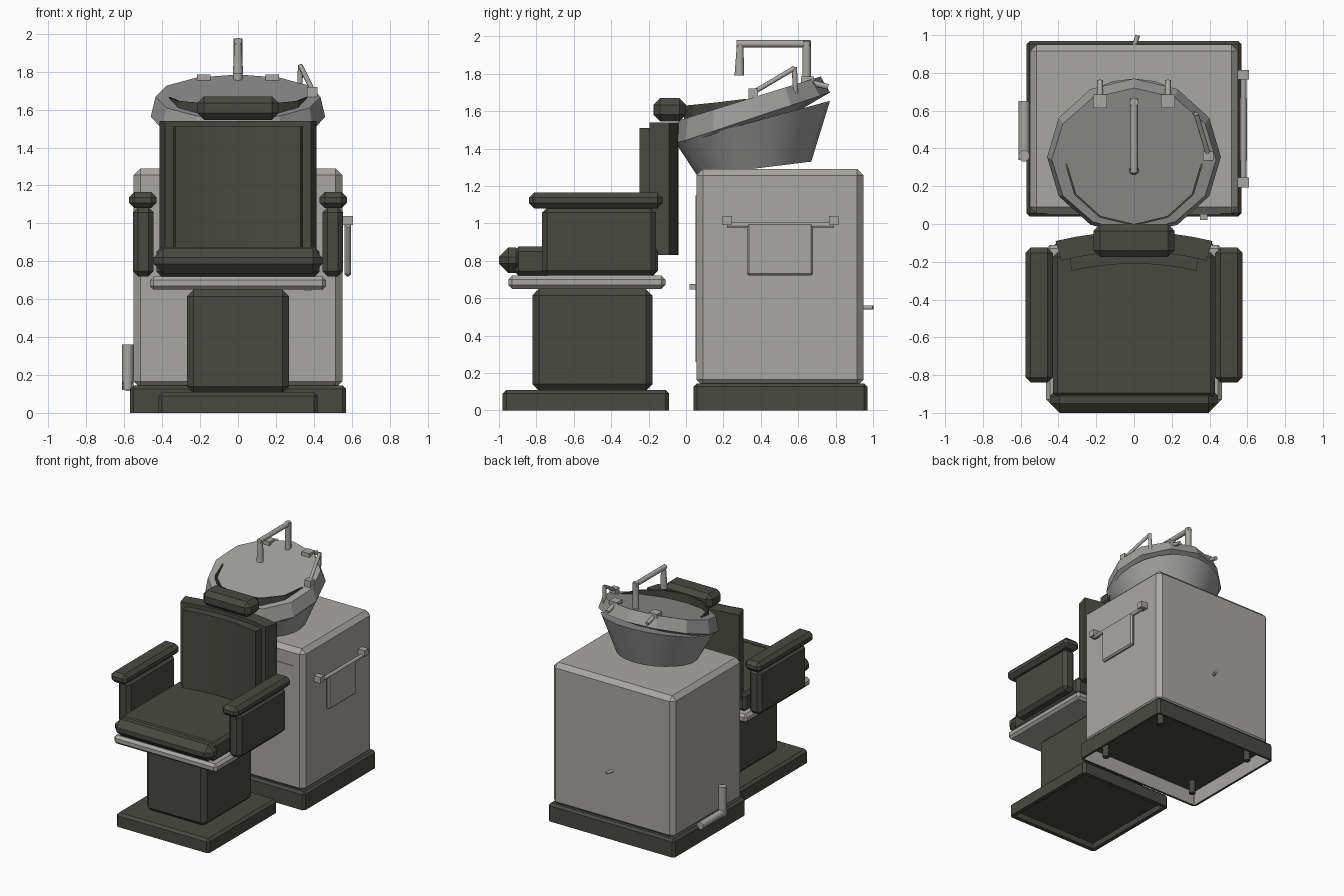
import bpy, bmesh, math
from mathutils import Vector

cube = bpy.data.objects.get("Cube")
if cube:
    bpy.data.objects.remove(cube, do_unlink=True)


def material(name, rgb):
    m = bpy.data.materials.new(name)
    m.use_nodes = True
    m.diffuse_color = (*rgb, 1)
    m.node_tree.nodes["Principled BSDF"].inputs["Base Color"].default_value = (*rgb, 1)
    return m


DARK = material("dark upholstery", (0.066, 0.066, 0.054))
LIGHT = material("warm light grey", (0.40, 0.39, 0.365))
GREY = material("basin grey", (0.34, 0.34, 0.335))


def finish(name, bm, mats, smooth=False):
    bmesh.ops.recalc_face_normals(bm, faces=bm.faces)
    mesh = bpy.data.meshes.new(name)
    bm.to_mesh(mesh)
    bm.free()
    for m in mats:
        mesh.materials.append(m)
    ob = bpy.data.objects.new(name, mesh)
    bpy.context.collection.objects.link(ob)
    if smooth:
        bpy.ops.object.select_all(action="DESELECT")
        ob.select_set(True)
        bpy.context.view_layer.objects.active = ob
        bpy.ops.object.shade_smooth_by_angle(angle=math.radians(40))
    return ob


def box(name, xs, ys, zs, mat, bevel=0.0, hollow=None):
    """Chamfered box; hollow = (rim, depth, wall material index) opens it underneath."""
    bm = bmesh.new()
    bmesh.ops.create_cube(bm, size=1)
    for v in bm.verts:
        v.co = [lo + (c + 0.5) * (hi - lo) for c, (lo, hi) in zip(v.co, (xs, ys, zs))]
    if bevel:
        # a hollow part stands on a sharp lower edge
        edges = [e for e in bm.edges if not hollow or max(v.co.z for v in e.verts) > zs[0] + 0.001]
        bmesh.ops.bevel(bm, geom=edges, offset=bevel, segments=1, affect="EDGES")
    if hollow:
        rim, depth, wall = hollow
        bm.normal_update()
        under = min(bm.faces, key=lambda f: f.calc_center_median().z)
        bmesh.ops.inset_region(bm, faces=[under], thickness=rim, depth=0)
        under.material_index = wall
        bmesh.ops.inset_region(bm, faces=[under], thickness=0.01, depth=0)
        under.material_index = 2
        for v in under.verts:
            v.co.z += depth
    return finish(name, bm, [mat, LIGHT, DARK])


def loft(name, rings, mat, smooth=False):
    """Skin a row of equal closed rings and cap both ends."""
    bm = bmesh.new()
    loops = [[bm.verts.new(p) for p in ring] for ring in rings]
    for a, b in zip(loops, loops[1:]):
        for i in range(len(a)):
            j = (i + 1) % len(a)
            bm.faces.new((a[i], a[j], b[j], b[i]))
    bm.faces.new(loops[0])
    bm.faces.new(loops[-1])
    return finish(name, bm, [mat], smooth)


def tilted_ring(n, rx, y0, y1, z0, z1):
    """Ring whose front sits at (y0, z0) and back at (y1, z1)."""
    ring = []
    for i in range(n):
        a = math.tau * i / n
        t = 0.5 - 0.5 * math.cos(a)
        ring.append((rx * math.sin(a), y0 + t * (y1 - y0), z0 + t * (z1 - z0)))
    return ring


def rod(name, a, b, r, mat, r2=None, n=10):
    a, b = Vector(a), Vector(b)
    turn = (b - a).to_track_quat("Z", "Y")
    rings = [[p + turn @ Vector((s * math.cos(math.tau * i / n), s * math.sin(math.tau * i / n), 0))
              for i in range(n)] for p, s in ((a, r), (b, r2 or r))]
    return loft(name, rings, mat, True)


def curved_panel(name, back_w, front_w, back_y, front_y, sag, zs, mat):
    """Upright panel wrapping forward at its sides."""
    steps = [i / 4 - 1 for i in range(9)]
    outline = [(back_w * s, back_y - sag * s * s) for s in steps]
    outline += [(front_w * s, front_y - sag * s * s) for s in reversed(steps)]
    return loft(name, [[(x, y, z) for x, y in outline] for z in zs], mat)


# Cabinet and plinth
box("cabinet", (-0.55, 0.55), (0.055, 0.95), (0.13, 1.29), LIGHT, 0.035)
box("cabinet_plinth", (-0.57, 0.57), (0.04, 0.97), (0, 0.145), DARK, 0.018, (0.02, 0.11, 1))
box("cabinet_door", (-0.46, 0.46), (0.05, 0.06), (0.26, 1.15), LIGHT)
box("door_knob", (0.35, 0.39), (0.02, 0.055), (0.645, 0.675), LIGHT)
for x in (-0.43, 0.43):
    for y in (0.18, 0.83):
        rod("plinth_foot", (x, y, 0.005), (x, y, 0.115), 0.025, DARK)
rod("rear_stub", (0, 0.94, 0.55), (0.02, 1.0, 0.55), 0.012, LIGHT)

# Towel rail
for y in (0.22, 0.79):
    box("rail_bracket", (0.55, 0.608), (y - 0.026, y + 0.026), (0.99, 1.04), LIGHT)
rod("towel_rail", (0.58, 0.22, 0.992), (0.58, 0.79, 0.992), 0.015, LIGHT)
box("towel", (0.562, 0.597), (0.325, 0.68), (0.72, 1.005), LIGHT, 0.012)

# Side pipe
rod("pipe_upright", (-0.582, 0.36, 0.12), (-0.582, 0.36, 0.36), 0.03, LIGHT)
rod("pipe_outlet", (-0.582, 0.34, 0.145), (-0.582, 0.65, 0.145), 0.03, LIGHT)

# Basin bowl and faceted rim with a gap at the rear
loft("basin_bowl", [tilted_ring(24, 0.31, 0.06, 0.67, 1.255, 1.33),
                    tilted_ring(24, 0.43, -0.055, 0.77, 1.43, 1.655)], GREY, True)
loft("basin_rim", [tilted_ring(12, 0.41, -0.045, 0.60, 1.42, 1.60),
                   tilted_ring(12, 0.46, -0.06, 0.77, 1.425, 1.70),
                   tilted_ring(12, 0.435, -0.04, 0.72, 1.55, 1.785)], GREY)

# Neck collar, tapering to points along the sides of the basin
bm = bmesh.new()
rows = []
for i in range(-3, 4):
    a = math.radians(i * 30)
    x, y = 0.365 * math.sin(a), 0.32 - 0.33 * math.cos(a)
    low = 1.545 + 0.31 * (y + 0.03)
    high = max(low + 0.012, 1.63 + 0.1 * y)
    rows.append([bm.verts.new((x * k, 0.32 + (y - 0.32) * k, z))
                 for k, z in ((1, low), (1, high), (0.97, high), (0.97, low))])
for a, b in zip(rows, rows[1:]):
    for k in range(4):
        bm.faces.new((a[k], a[(k + 1) % 4], b[(k + 1) % 4], b[k]))
bm.faces.new(rows[0])
bm.faces.new(rows[-1])
finish("neck_collar", bm, [DARK])

# Faucet
rod("faucet_riser", (0, 0.645, 1.70), (0, 0.645, 1.975), 0.024, LIGHT)
rod("faucet_arm", (0, 0.665, 1.96), (0, 0.27, 1.96), 0.02, LIGHT)
rod("faucet_spout", (0, 0.29, 1.97), (0, 0.285, 1.79), 0.018, LIGHT, 0.027)

# Taps
for x in (-0.18, 0.18):
    box("tap_block", (x - 0.036, x + 0.036), (0.615, 0.685), (1.745, 1.785), LIGHT)
    rod("tap_stem", (x, 0.66, 1.755), (x, 0.76, 1.73), 0.016, LIGHT)

# Hand shower on the rim
box("shower_mount", (0.365, 0.42), (0.335, 0.385), (1.665, 1.72), LIGHT)
rod("shower_neck", (0.395, 0.36, 1.70), (0.33, 0.58, 1.83), 0.013, LIGHT)
rod("shower_post", (0.33, 0.58, 1.835), (0.325, 0.585, 1.68), 0.014, LIGHT)

# Chair base, pedestal and seat
box("chair_base", (-0.42, 0.42), (-0.98, -0.09), (0, 0.11), DARK, 0.02, (0.035, 0.04, 0))
box("pedestal", (-0.27, 0.27), (-0.82, -0.18), (0.105, 0.65), DARK, 0.035)
box("seat_plate", (-0.465, 0.465), (-0.95, -0.11), (0.65, 0.72), LIGHT, 0.02)
box("seat_cushion", (-0.43, 0.43), (-0.92, -0.15), (0.72, 0.875), DARK, 0.025)
box("seat_front_roll", (-0.445, 0.445), (-1.0, -0.86), (0.735, 0.87), DARK, 0.05)

# Arms
for s in (-1, 1):
    box("arm_panel", sorted((s * 0.445, s * 0.555)), (-0.77, -0.16), (0.72, 1.085), DARK, 0.028)
    box("armrest", sorted((s * 0.43, s * 0.575)), (-0.84, -0.125), (1.08, 1.165), DARK, 0.028)

# Backrest and headrest
curved_panel("backrest_shell", 0.415, 0.385, -0.04, -0.145, 0.05, (0.83, 1.54), DARK)
curved_panel("backrest_pad", 0.345, 0.33, -0.12, -0.21, 0.038, (0.85, 1.51), DARK)
box("headrest", (-0.215, 0.215), (-0.175, 0.0), (1.545, 1.67), DARK, 0.036)
